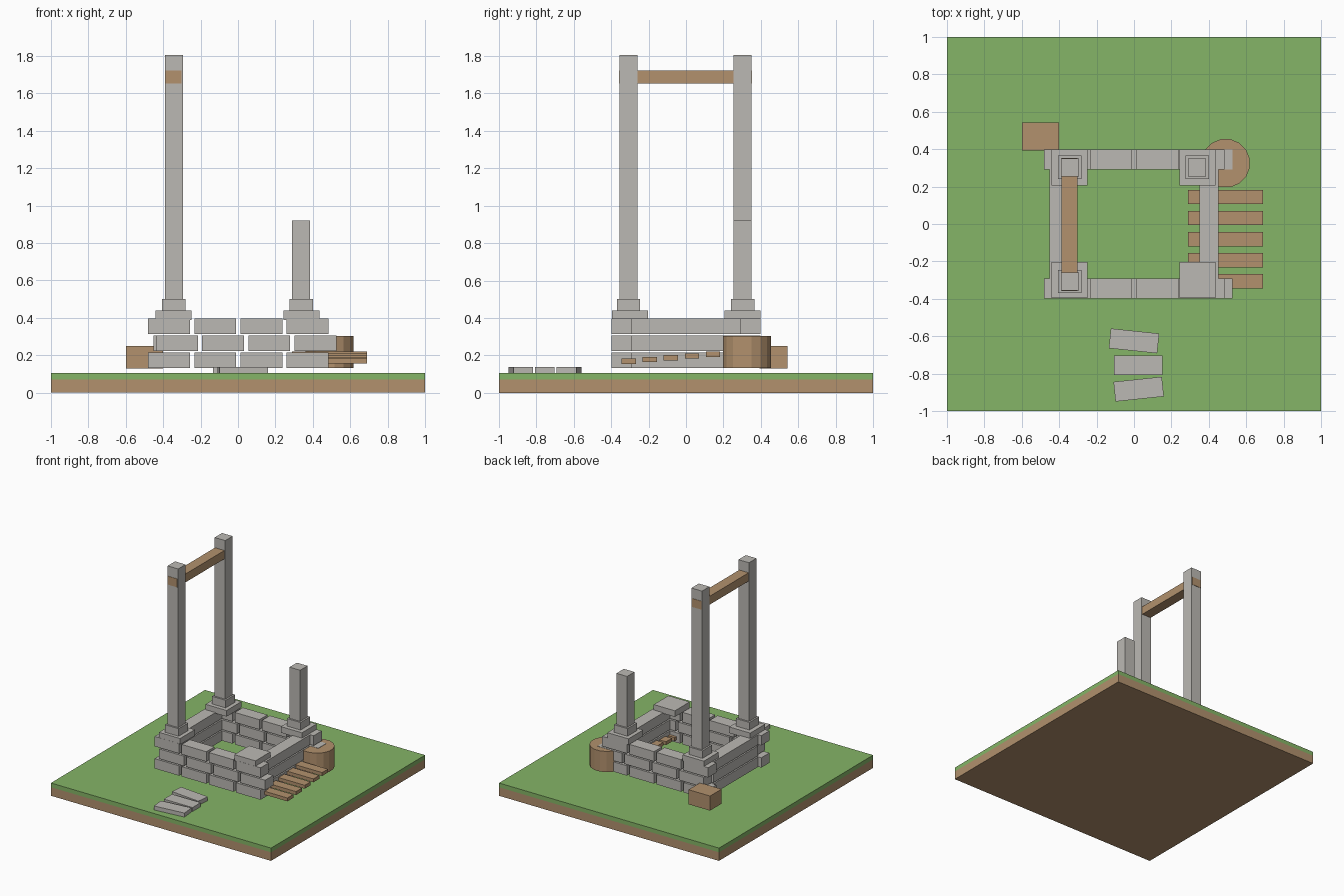
import bpy, math

if "Cube" in bpy.data.objects:
    bpy.data.objects.remove(bpy.data.objects["Cube"])


def material(name, rgb):
    m = bpy.data.materials.new(name)
    m.diffuse_color = (*rgb, 1)
    m.use_nodes = True
    m.node_tree.nodes["Principled BSDF"].inputs["Base Color"].default_value = m.diffuse_color
    return m


STONE = material("stone grey", (0.50, 0.485, 0.455))
WOOD = material("earth brown", (0.445, 0.285, 0.155))
GRASS = material("grass green", (0.235, 0.46, 0.135))


def box(name, mat, x, y, z, rot=0.0):
    """Box from (min, max) ranges, optionally turned about its own z axis."""
    bpy.ops.mesh.primitive_cube_add(
        size=1, location=[(a + b) / 2 for a, b in (x, y, z)], rotation=(0, 0, math.radians(rot)))
    o = bpy.context.object
    o.name = name
    o.scale = [b - a for a, b in (x, y, z)]
    bpy.ops.object.transform_apply(location=False, rotation=False, scale=True)
    o.data.materials.append(mat)
    return o


def block(name, mat, cx, cy, half, z):
    return box(name, mat, (cx - half, cx + half), (cy - half, cy + half), z)


# Ground tile
box("soil", WOOD, (-1, 1), (-1, 1), (0, 0.07))
box("grass", GRASS, (-1, 1), (-1, 1), (0.07, 0.105))

# Well walls: bricks in front and back, long slabs on the sides
for row, (x0, z0) in enumerate([(-0.48, 0.133), (-0.438, 0.224), (-0.48, 0.315)]):
    z = (z0, z0 + 0.081)
    for side in (-1, 1):
        ys = sorted((side * 0.292, side * 0.397))
        for i in range(4):
            x = x0 + i * 0.2465
            box("wall_brick", STONE, (x, x + 0.224), ys, z)
        xs = sorted((side * 0.35, side * 0.452))
        box("side_slab", STONE, xs, (-0.291, 0.291), z)

# Corner caps
for cx in (-0.345, 0.34):
    for cy in (-0.3, 0.303):
        block("corner_cap", STONE, cx, cy, 0.096, (0.39, 0.44))

# Posts on feet; the front right one is missing, the back right one is broken
for cx, cy, top in [(-0.343, -0.307, 1.805), (-0.343, 0.303, 1.805), (0.338, 0.303, 0.922)]:
    block("post_foot", STONE, cx, cy, 0.062, (0.44, 0.502))
    block("post", STONE, cx, cy, 0.048, (0.50, top))

# Cross beam, ends showing through the posts
box("cross_beam", WOOD, (-0.388, -0.302), (-0.358, 0.354), (1.653, 1.722))

# Barrel
bpy.ops.mesh.primitive_cylinder_add(
    vertices=16, radius=0.131, depth=0.17, location=(0.49, 0.325, 0.218),
    rotation=(0, 0, math.radians(11.25)))
barrel = bpy.context.object
barrel.name = "barrel"
barrel.data.materials.append(WOOD)

# Crate
box("crate", WOOD, (-0.598, -0.402), (0.392, 0.542), (0.13, 0.25))

# Row of planks, each a little higher than the last
for i in range(5):
    y, z = -0.306 + i * 0.1125, 0.155 + i * 0.0092
    box("plank", WOOD, (0.29, 0.69), (y - 0.038, y + 0.038), (z, z + 0.028))

# Stepping stones
for cx, cy, rot in [(0, -0.625, -6), (0.022, -0.755, 0), (0.025, -0.883, 6)]:
    box("stepping_stone", STONE, (cx - 0.13, cx + 0.13), (cy - 0.053, cy + 0.053),
        (0.105, 0.138), rot)
